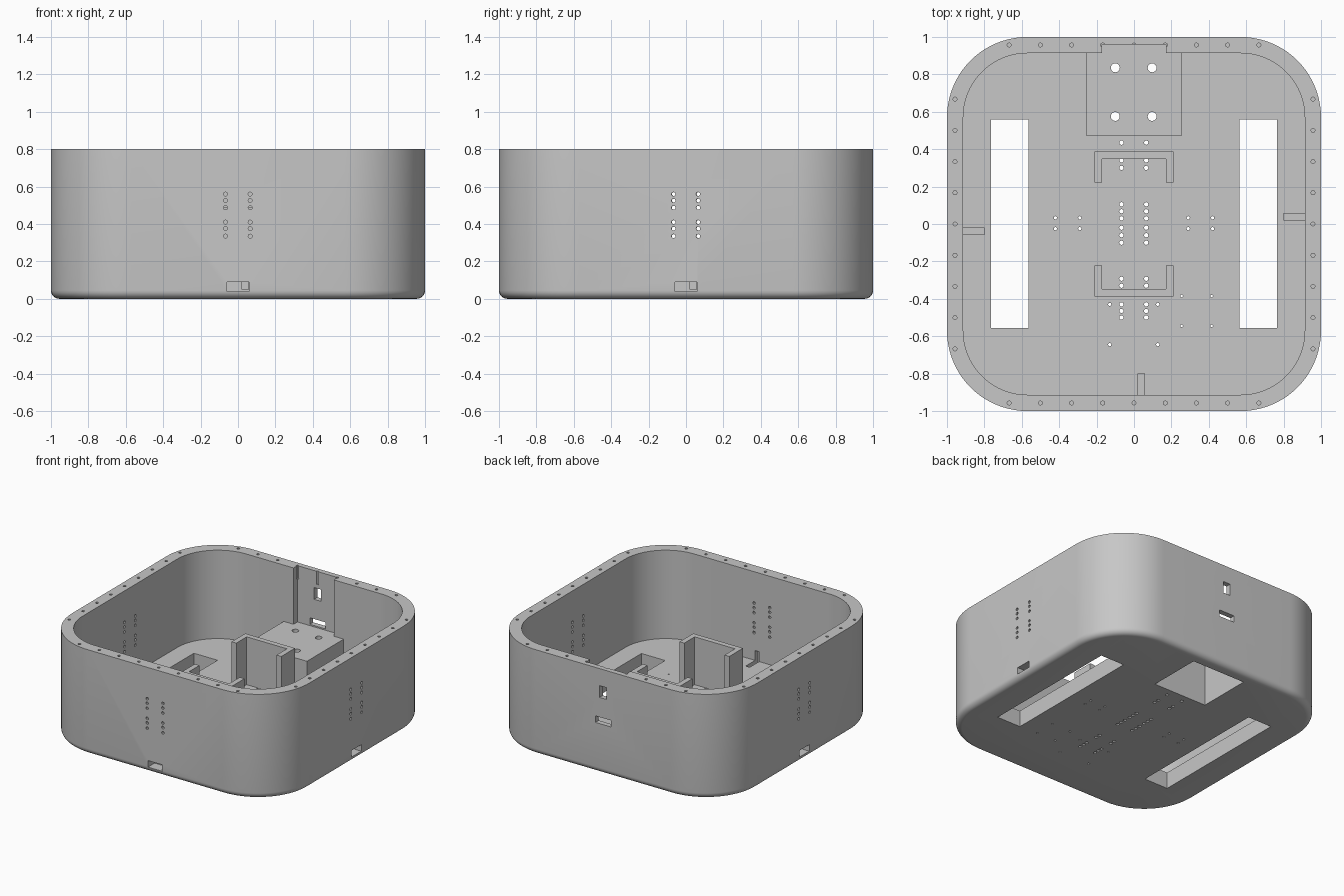
import bpy
import bmesh
from math import cos, sin, pi, radians
from mathutils import Matrix, Vector

if "Cube" in bpy.data.objects:
    bpy.data.objects.remove(bpy.data.objects["Cube"], do_unlink=True)

grey = bpy.data.materials.new("matte_grey")
grey.use_nodes = True
grey.diffuse_color = (0.57, 0.57, 0.57, 1)
grey.node_tree.nodes["Principled BSDF"].inputs["Base Color"].default_value = grey.diffuse_color

H, WALL, FLOOR, CORNER = 0.8, 0.087, 0.125, 0.43
BLOCK_TOP, MOTOR_TOP = 0.37, 0.31


def finish(name, bm):
    bmesh.ops.recalc_face_normals(bm, faces=bm.faces)
    mesh = bpy.data.meshes.new(name)
    bm.to_mesh(mesh)
    bm.free()
    mesh.materials.append(grey)
    obj = bpy.data.objects.new(name, mesh)
    bpy.context.collection.objects.link(obj)
    return obj


def box(bm, x0, x1, y0, y1, z0, z1, turn=0):
    size = Matrix.Diagonal((x1 - x0, y1 - y0, z1 - z0, 1))
    place = Matrix.Translation(((x0 + x1) / 2, (y0 + y1) / 2, (z0 + z1) / 2))
    bmesh.ops.create_cube(bm, size=1, matrix=Matrix.Rotation(turn, 4, 'Z') @ place @ size)


def rod(bm, a, b, r, sides=8):
    a, b = Vector(a), Vector(b)
    spin = (b - a).to_track_quat('Z', 'Y').to_matrix().to_4x4()
    bmesh.ops.create_cone(bm, cap_ends=True, segments=sides, radius1=r, radius2=r,
                          depth=(b - a).length, matrix=Matrix.Translation((a + b) / 2) @ spin)


def ring(bm, inset, z, steps=20):
    """Loop of vertices round a rounded square."""
    c, r = 1 - CORNER, CORNER - inset
    verts = []
    for q, (sx, sy) in enumerate([(1, 1), (-1, 1), (-1, -1), (1, -1)]):
        for i in range(steps + 1):
            t = (q + i / steps) * pi / 2
            verts.append(bm.verts.new((sx * c + r * cos(t), sy * c + r * sin(t), z)))
    return verts


def cut(obj, *cutters):
    bpy.context.view_layer.objects.active = obj
    for cutter in cutters:
        mod = obj.modifiers.new("cut", 'BOOLEAN')
        mod.operation, mod.solver, mod.object = 'DIFFERENCE', 'EXACT', cutter
        bpy.ops.object.modifier_apply(modifier=mod.name)


def smooth(obj):
    bpy.ops.object.select_all(action='DESELECT')
    obj.select_set(True)
    bpy.context.view_layer.objects.active = obj
    bpy.ops.object.shade_smooth_by_angle(angle=radians(30))


# Tub: rounded bottom edge, outer wall, rim, inner wall, floor
bm = bmesh.new()
F = 0.045
profile = [(F - F * sin(a), F - F * cos(a)) for a in [i * pi / 12 for i in range(7)]]
profile += [(0, H), (WALL, H), (WALL, FLOOR)]
loops = [ring(bm, inset, z) for inset, z in profile]
for lo, hi in zip(loops, loops[1:]):
    for i in range(len(lo)):
        j = (i + 1) % len(lo)
        bm.faces.new((lo[i], lo[j], hi[j], hi[i]))
bm.faces.new(loops[0])
bm.faces.new(loops[-1])
tub = finish("tub", bm)

# Large cutters: wheel slots, rear cavity, connector notch, sensor pockets
TURNS = (0, pi / 2, -pi / 2)
bm = bmesh.new()
for s in (-1, 1):
    x0, x1 = sorted((s * 0.565, s * 0.765))
    box(bm, x0, x1, -0.555, 0.56, -0.1, 0.6)
box(bm, -0.225, 0.225, 0.495, 0.91, -0.1, 0.34)
box(bm, -0.17, 0.17, 0.85, 0.96, BLOCK_TOP, 1)
for t in TURNS:
    box(bm, -0.06, 0.06, -1.1, -0.92, 0.04, 0.09, t)
openings = finish("opening_cutter", bm)

# Small cutters: cable grooves, connector ports and every screw hole
bm = bmesh.new()
for t in TURNS:
    box(bm, 0.022, 0.056, -0.95, -0.8, 0.05, 0.2, t)
    turn = Matrix.Rotation(t, 3, 'Z')
    for x in (-0.067, 0.065):
        for z in (0.56, 0.525, 0.487, 0.41, 0.375, 0.335):
            rod(bm, turn @ Vector((x, -1.1, z)), turn @ Vector((x, -0.85, z)), 0.011)
box(bm, -0.03, 0.03, 0.9, 1.1, 0.58, 0.67)
box(bm, -0.065, 0.065, 0.9, 1.1, 0.38, 0.43)
for k in range(-4, 5):
    for s in (-1, 1):
        for x, y in ((k * 0.167, s * 0.957), (s * 0.957, k * 0.167)):
            rod(bm, (x, y, 0.7), (x, y, 0.9), 0.011)
floor_rows = (0.435, 0.34, 0.3, 0.105, 0.068, 0.03, -0.02, -0.06, -0.1,
              -0.293, -0.33, -0.43, -0.465, -0.5)
floor_holes = [(x, y, 0.012) for x in (-0.067, 0.065) for y in floor_rows]
floor_holes += [(x, y, 0.009) for x in (-0.13, 0.127) for y in (-0.43, -0.645)]
floor_holes += [(x, y, 0.007) for x in (0.255, 0.415) for y in (-0.385, -0.545)]
for s in (-1, 1):
    floor_holes += [(s * x, y, 0.009) for x in (0.29, 0.42) for y in (-0.025, 0.033)]
floor_holes += [(x, y, 0.024) for x in (-0.1, 0.097) for y in (0.575, 0.835)]
for x, y, r in floor_holes:
    rod(bm, (x, y, -0.1), (x, y, 0.45), r, 16 if r > 0.02 else 8)
for s in (-1, 1):
    for x, y in ((0.52, 0.152), (0.435, 0.152), (0.28, 0.142)):
        for f in (-1, 1):
            rod(bm, (s * x, f * y, 0.2), (s * x, f * y, 0.4), 0.011)
holes = finish("hole_cutter", bm)
cut(tub, openings, holes)
smooth(tub)

# Hollow rear block with four mounting holes
bm = bmesh.new()
box(bm, -0.253, 0.253, 0.47, 1 - WALL, FLOOR, BLOCK_TOP)
rear_block = finish("rear_block", bm)
cut(rear_block, openings, holes)
smooth(rear_block)

# Motor cradles: blocks with stepped half-round channels
for side, s in (("left", 1), ("right", -1)):
    bm = bmesh.new()
    box(bm, *sorted((s * 0.17, s * 0.565)), -0.217, 0.225, FLOOR, MOTOR_TOP)
    cradle = finish(side + "_motor_cradle", bm)
    bm = bmesh.new()
    for x0, x1, r in ((0.1, 0.21, 0.07), (0.255, 0.385, 0.073), (0.38, 0.7, 0.084)):
        rod(bm, (s * x0, 0.005, MOTOR_TOP), (s * x1, 0.005, MOTOR_TOP), r, 40)
    channel = finish("channel_cutter", bm)
    bm = bmesh.new()
    box(bm, *sorted((s * 0.2, s * 0.27)), -0.065, 0.075, MOTOR_TOP - 0.03, 0.4)
    saddle = finish("saddle_cutter", bm)
    cut(cradle, channel, saddle, holes)
    smooth(cradle)
    for c in (channel, saddle):
        bpy.data.objects.remove(c, do_unlink=True)

# Battery brackets: tall U-shaped walls in front of and behind the cradles
for name, s in (("front_battery_bracket", -1), ("back_battery_bracket", 1)):
    outline = [(0.21, 0.222), (0.21, 0.388), (-0.21, 0.388), (-0.21, 0.222),
               (-0.17, 0.222), (-0.17, 0.348), (0.17, 0.348), (0.17, 0.222)]
    bm = bmesh.new()
    face = bm.faces.new([bm.verts.new((x, s * y, FLOOR)) for x, y in outline])
    up = bmesh.ops.extrude_face_region(bm, geom=[face])
    top = [v for v in up["geom"] if isinstance(v, bmesh.types.BMVert)]
    bmesh.ops.translate(bm, verts=top, vec=(0, 0, 0.49 - FLOOR))
    if not any(f.normal.z < -0.9 or abs(f.calc_center_median().z - FLOOR) < 1e-4 for f in bm.faces):
        bm.faces.new([v for v in bm.verts if v not in top])
    finish(name, bm)

for c in (openings, holes):
    bpy.data.objects.remove(c, do_unlink=True)
